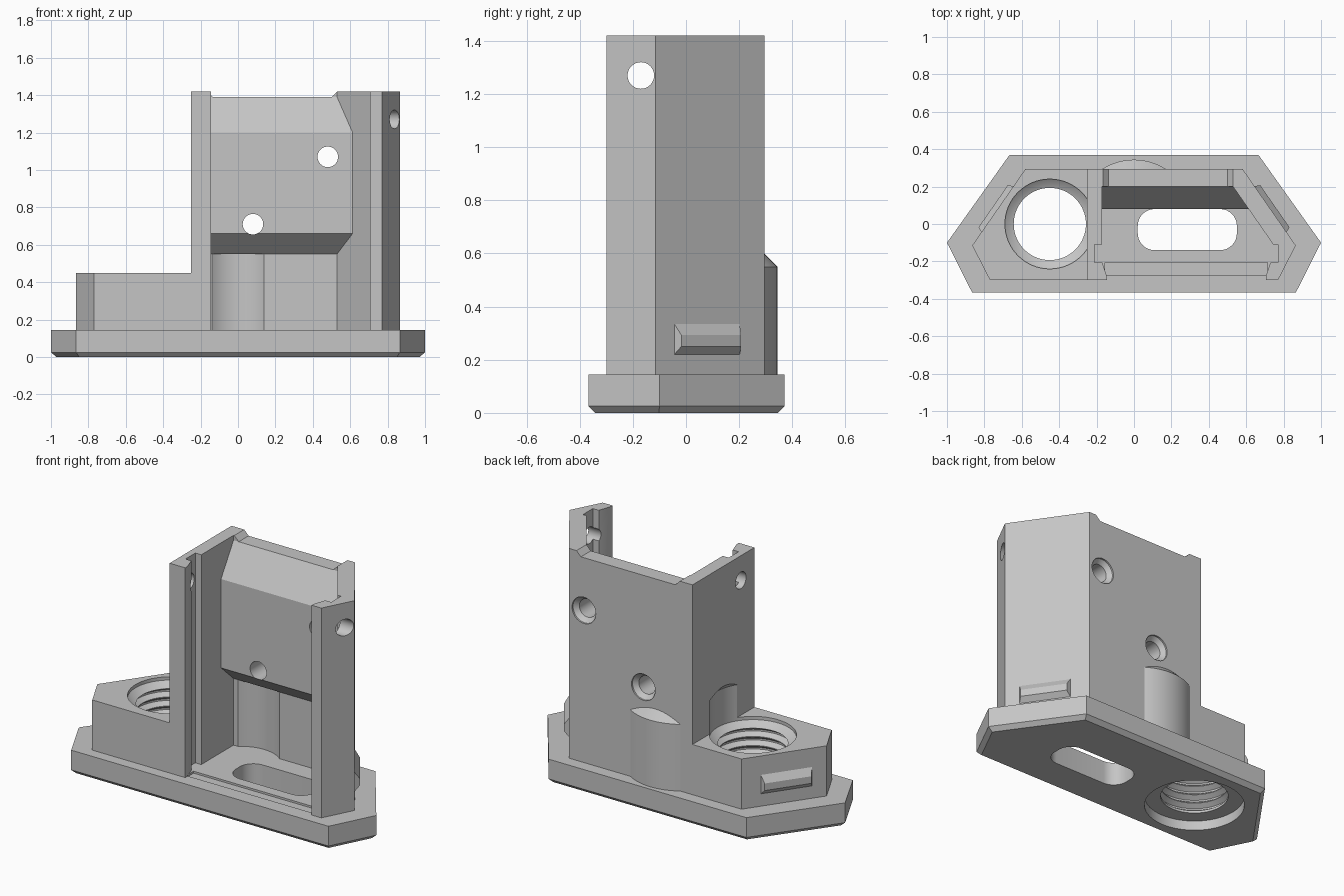
import bpy, bmesh, math
from mathutils import Matrix, Vector

cube = bpy.data.objects.get("Cube")
if cube:
    bpy.data.objects.remove(cube, do_unlink=True)

grey = bpy.data.materials.new("plain_grey")
grey.use_nodes = True
grey.diffuse_color = (0.56, 0.56, 0.56, 1)
grey.node_tree.nodes["Principled BSDF"].inputs["Base Color"].default_value = (0.56, 0.56, 0.56, 1)


def finish(name, bm):
    bmesh.ops.recalc_face_normals(bm, faces=bm.faces)
    mesh = bpy.data.meshes.new(name)
    bm.to_mesh(mesh)
    bm.free()
    mesh.materials.append(grey)
    ob = bpy.data.objects.new(name, mesh)
    bpy.context.collection.objects.link(ob)
    return ob


def prism(name, points, lo, hi, axis="Z", chamfer=0):
    """Extrude a 2D outline along an axis (X: points are y,z; Y: points are x,z)."""
    place = {"X": lambda a, b, c: (c, a, b),
             "Y": lambda a, b, c: (a, c, b),
             "Z": lambda a, b, c: (a, b, c)}[axis]
    bm = bmesh.new()
    low = [bm.verts.new(place(a, b, lo)) for a, b in points]
    high = [bm.verts.new(place(a, b, hi)) for a, b in points]
    bottom = bm.faces.new(low)
    bm.faces.new(high)
    for i in range(len(points)):
        j = (i + 1) % len(points)
        bm.faces.new((low[i], low[j], high[j], high[i]))
    bmesh.ops.recalc_face_normals(bm, faces=bm.faces)
    if chamfer:
        bmesh.ops.bevel(bm, geom=list(bottom.edges), offset=chamfer,
                        segments=1, affect="EDGES")
    return finish(name, bm)


def box(name, x0, x1, y0, y1, z0, z1):
    return prism(name, [(x0, y0), (x1, y0), (x1, y1), (x0, y1)], z0, z1)


def lathe(name, profile, matrix, sides=64):
    """Closed solid of revolution from (radius, height) pairs."""
    bm = bmesh.new()
    rings = []
    for r, h in profile:
        rings.append([bm.verts.new(matrix @ Vector((
            r * math.cos(math.tau * k / sides), r * math.sin(math.tau * k / sides), h)))
            for k in range(sides)])
    for a, b in zip(rings, rings[1:]):
        for k in range(sides):
            m = (k + 1) % sides
            bm.faces.new((a[k], a[m], b[m], b[k]))
    bm.faces.new(rings[0])
    bm.faces.new(rings[-1])
    return finish(name, bm)


def combine(target, tool, operation="DIFFERENCE", keep=False):
    mod = target.modifiers.new("combine", "BOOLEAN")
    mod.object, mod.operation, mod.solver = tool, operation, "EXACT"
    bpy.context.view_layer.update()
    graph = bpy.context.evaluated_depsgraph_get()
    mesh = bpy.data.meshes.new_from_object(target.evaluated_get(graph))
    target.modifiers.clear()
    target.data = mesh
    if not keep:
        bpy.data.objects.remove(tool, do_unlink=True)


def mirrored(half):
    return half + [(-x, y) for x, y in reversed(half)]


FLOOR, TOP = 0.145, 1.42

# Base plate with a chamfered underside
base = prism("base_plate", mirrored([(0.865, -0.367), (1, -0.1), (0.665, 0.37)]),
             0, FLOOR, chamfer=0.025)

# Body: full-height prism with a rounded bulge at the back
body = prism("body_shell", mirrored([(0.77, -0.3), (0.865, -0.115), (0.58, 0.295)]), FLOOR, TOP)
bulge = lathe("bulge", [(0.314, FLOOR), (0.314, 0.55), (0.264, 0.6)],
              Matrix.Translation((0, 0.03, 0)))
combine(body, bulge, "UNION")

# Step down to the low socket block
combine(body, box("step", -2, -0.25, -1, 1, 0.45, 2))

# Main cavity: plan outline limited by the stepped back wall profile
cavity = prism("cavity", [
    (-0.145, -0.4), (-0.145, -0.28), (-0.17, -0.205), (-0.17, 0.3), (0.46, 0.3),
    (0.755, -0.125), (0.755, -0.205), (0.73, -0.205), (0.705, -0.28), (0.705, -0.4)], 0.1, 1.6)
back_profile = prism("back_profile", [
    (-0.5, 0.05), (0.2, 0.05), (0.2, 0.55), (0.08, 0.66), (0.08, 1.2),
    (0.2, 1.39), (0.2, 1.7), (-0.5, 1.7)], -1, 1, "X")
combine(cavity, back_profile, "INTERSECT")
combine(body, cavity)

# Rounded pocket inside the bulge
arc = [math.radians(40 + 5 * i) for i in range(21)]
combine(body, prism("pocket", [(0.22 * math.cos(a), 0.03 + 0.22 * math.sin(a)) for a in arc],
                    0.1, 0.55))

# Vertical grooves behind the front lips, and the lowered back rim
for x0, x1 in ((-0.21, -0.16), (0.72, 0.77)):
    combine(body, box("groove", x0, x1, -0.205, -0.11, 0.1, 1.6))
combine(body, prism("rim_notch", [(-0.135, 1.39), (0.5, 1.39), (0.56, 1.45), (-0.195, 1.45)],
                    0.15, 0.4, "Y"))

# Countersunk holes through the back wall
for x, z in ((0.08, 0.71), (0.48, 1.07)):
    turn = Matrix.Translation((x, 0, z)) @ Matrix.Rotation(-math.pi / 2, 4, "X")
    combine(body, lathe("screw_hole", [(0.055, 0), (0.055, 0.26), (0.08, 0.285), (0.08, 0.4)],
                        turn, 32))

# Cross hole near the top of both side walls
turn = Matrix.Translation((0, -0.17, 1.27)) @ Matrix.Rotation(math.pi / 2, 4, "Y")
combine(body, lathe("cross_hole", [(0.05, -0.5), (0.05, 1.2)], turn, 32))

# Threaded socket: counterbore below, ridges, wide mouth with a coned top
thread = [(0.285, -0.1), (0.285, 0.06), (0.193, 0.06)]
for i in range(6):
    z = 0.075 + 0.055 * i
    thread += [(0.193, z), (0.222, z + 0.02), (0.222, z + 0.03), (0.193, z + 0.05)]
thread += [(0.215, 0.41), (0.24, 0.43), (0.24, 0.65), (0.19, 0.70)]
socket = lathe("socket", thread, Matrix.Translation((-0.45, 0, 0)))
combine(body, socket, keep=True)
combine(base, socket)

# Rounded slot and shallow cover groove in the base
slot = []
for cx, cy, start in ((0.46, -0.01, 0), (0.11, -0.01, 90), (0.11, -0.05, 180), (0.46, -0.05, 270)):
    for i in range(9):
        a = math.radians(start + 11.25 * i)
        slot.append((cx + 0.09 * math.cos(a), cy + 0.09 * math.sin(a)))
combine(base, prism("slot", slot, -0.1, 0.3))
combine(base, box("cover_groove", -0.155, 0.715, -0.275, -0.205, 0.133, 0.3))

# Snap ridges on the two slanted sides
for side, name in ((1, "left_snap_ridge"), (-1, "right_snap_ridge")):
    along = Vector((0.285, -0.41, 0)).normalized()
    out = Vector((0.41, 0.285, 0)).normalized()
    bm = bmesh.new()
    for depth, half, z0, z1 in ((-0.01, 0.15, 0.22, 0.335), (0, 0.15, 0.22, 0.335),
                                (0.028, 0.137, 0.25, 0.293)):
        for s in (-half, half):
            for z in (z0, z1):
                p = Vector((0.73, 0.079, z)) + along * s + out * depth
                bm.verts.new((p.x * side, p.y, p.z))
    bmesh.ops.convex_hull(bm, input=bm.verts)
    bmesh.ops.dissolve_limit(bm, angle_limit=0.01, verts=bm.verts, edges=bm.edges)
    finish(name, bm)

# Smooth round surfaces, keep hard edges
for ob in (base, body):
    bpy.ops.object.select_all(action="DESELECT")
    ob.select_set(True)
    bpy.context.view_layer.objects.active = ob
    bpy.ops.object.shade_smooth_by_angle(angle=math.radians(25))
